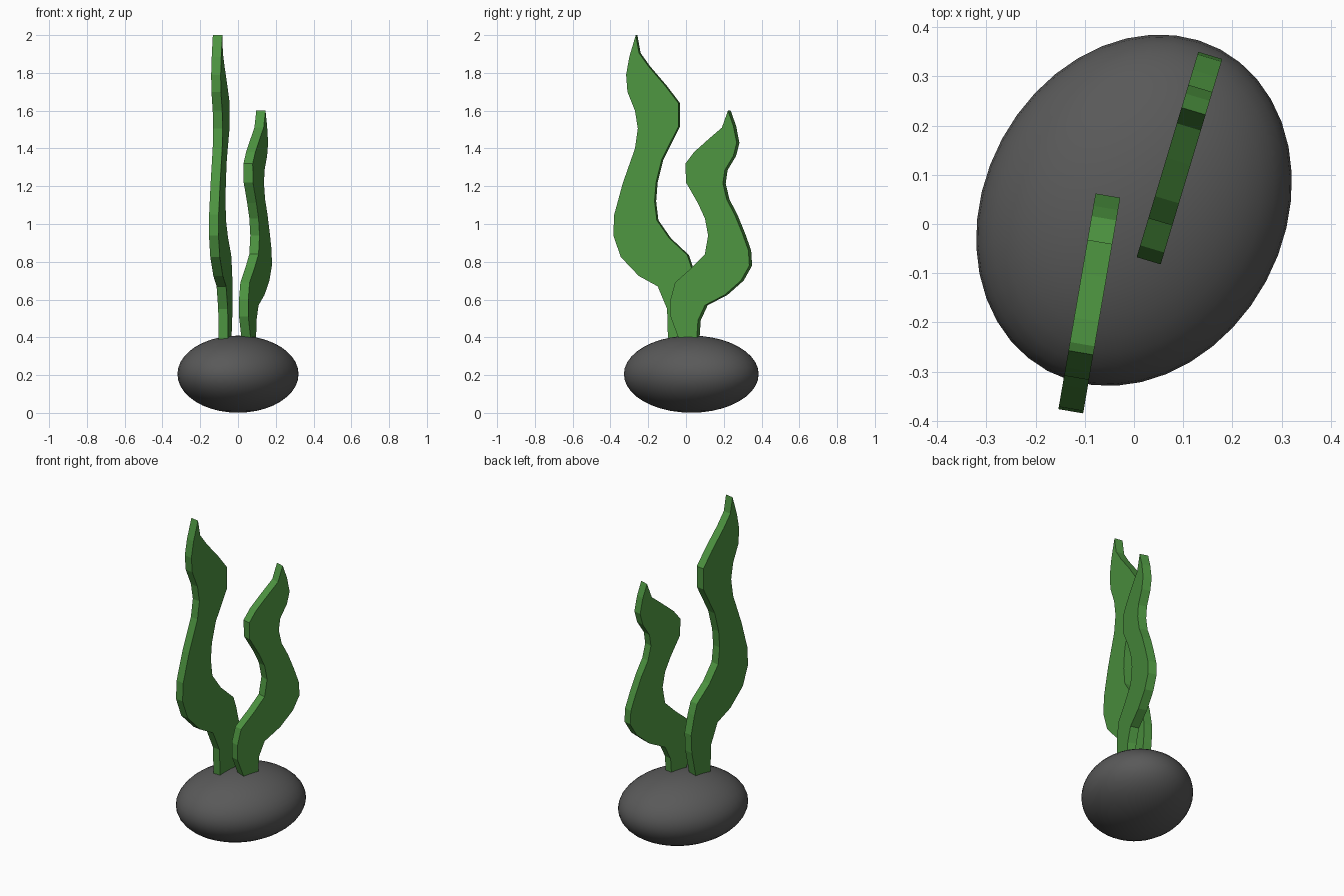
import bpy, bmesh, math
from mathutils import Vector, Matrix

if "Cube" in bpy.data.objects:
    bpy.data.objects.remove(bpy.data.objects["Cube"])


def material(name, rgb):
    m = bpy.data.materials.new(name)
    m.diffuse_color = (*rgb, 1.0)
    m.use_nodes = True
    m.node_tree.nodes["Principled BSDF"].inputs["Base Color"].default_value = m.diffuse_color
    return m


GREEN = material("kelp green", (0.075, 0.30, 0.052))
GREY = material("stone grey", (0.10, 0.10, 0.10))


def finish(bm, name, mat, smooth=False):
    bmesh.ops.recalc_face_normals(bm, faces=bm.faces)
    for f in bm.faces:
        f.smooth = smooth
    me = bpy.data.meshes.new(name)
    bm.to_mesh(me)
    bm.free()
    me.materials.append(mat)
    ob = bpy.data.objects.new(name, me)
    bpy.context.collection.objects.link(ob)
    return ob


def frond(name, left, right, anchor, slope, thick=0.051):
    """Thin wavy plate: side outline (y, z) extruded across its turned plane."""
    normal = Vector((1, -slope, 0)).normalized()
    half = normal * thick / 2
    # outlines were read as the side silhouette, so pull them to the mid plane
    shift = abs(half.y)
    outline = [(y + shift, z) for y, z in left] + [(y - shift, z) for y, z in right]
    bm = bmesh.new()
    verts = [bm.verts.new(Vector((anchor[0] + slope * (y - anchor[1]), y, z)) - half)
             for y, z in outline]
    face = bm.faces.new(verts)
    ext = bmesh.ops.extrude_face_region(bm, geom=[face], use_keep_orig=True)
    moved = [v for v in ext["geom"] if isinstance(v, bmesh.types.BMVert)]
    bmesh.ops.translate(bm, verts=moved, vec=half * 2)
    return finish(bm, name, GREEN)


# Rock: squashed, turned ellipsoid
bm = bmesh.new()
bmesh.ops.create_uvsphere(bm, u_segments=40, v_segments=20, radius=1.0)
bm.transform(Matrix.Translation((0, 0.028, 0.205))
             @ Matrix.Rotation(math.radians(61.7), 4, 'Z')
             @ Matrix.Diagonal((0.371, 0.305, 0.204, 1)))
finish(bm, "rock", GREY, smooth=True)

# Tall frond
frond("tall_frond",
      [(-.095, .37), (-.10, .55), (-.15, .67), (-.25, .725), (-.345, .825),
       (-.385, .94), (-.38, 1.05), (-.335, 1.215), (-.27, 1.40), (-.255, 1.505),
       (-.27, 1.60), (-.31, 1.70), (-.317, 1.79), (-.30, 1.885), (-.266, 2.0)],
      [(-.24, 1.905), (-.19, 1.835), (-.10, 1.73), (-.032, 1.64), (-.032, 1.515),
       (-.08, 1.42), (-.12, 1.34), (-.15, 1.22), (-.158, 1.12), (-.146, 1.02),
       (-.08, .925), (.016, .835), (.037, .77), (.062, .66), (.057, .55), (.02, .37)],
      (-0.053, 0.0585), 0.172)

# Short frond
frond("short_frond",
      [(-.03, .37), (-.082, .51), (-.082, .60), (-.058, .69), (.032, .77),
       (.10, .84), (.117, .94), (.10, 1.03), (.063, 1.11), (0, 1.22),
       (-.003, 1.32), (.042, 1.38), (.12, 1.45), (.19, 1.51), (.222, 1.60)],
      [(.265, 1.52), (.283, 1.43), (.265, 1.36), (.22, 1.285), (.21, 1.215),
       (.23, 1.13), (.272, 1.05), (.313, .95), (.345, .86), (.35, .78),
       (.305, .70), (.22, .625), (.115, .57), (.078, .49), (.07, .37)],
      (0.1565, 0.3475), 0.30)
